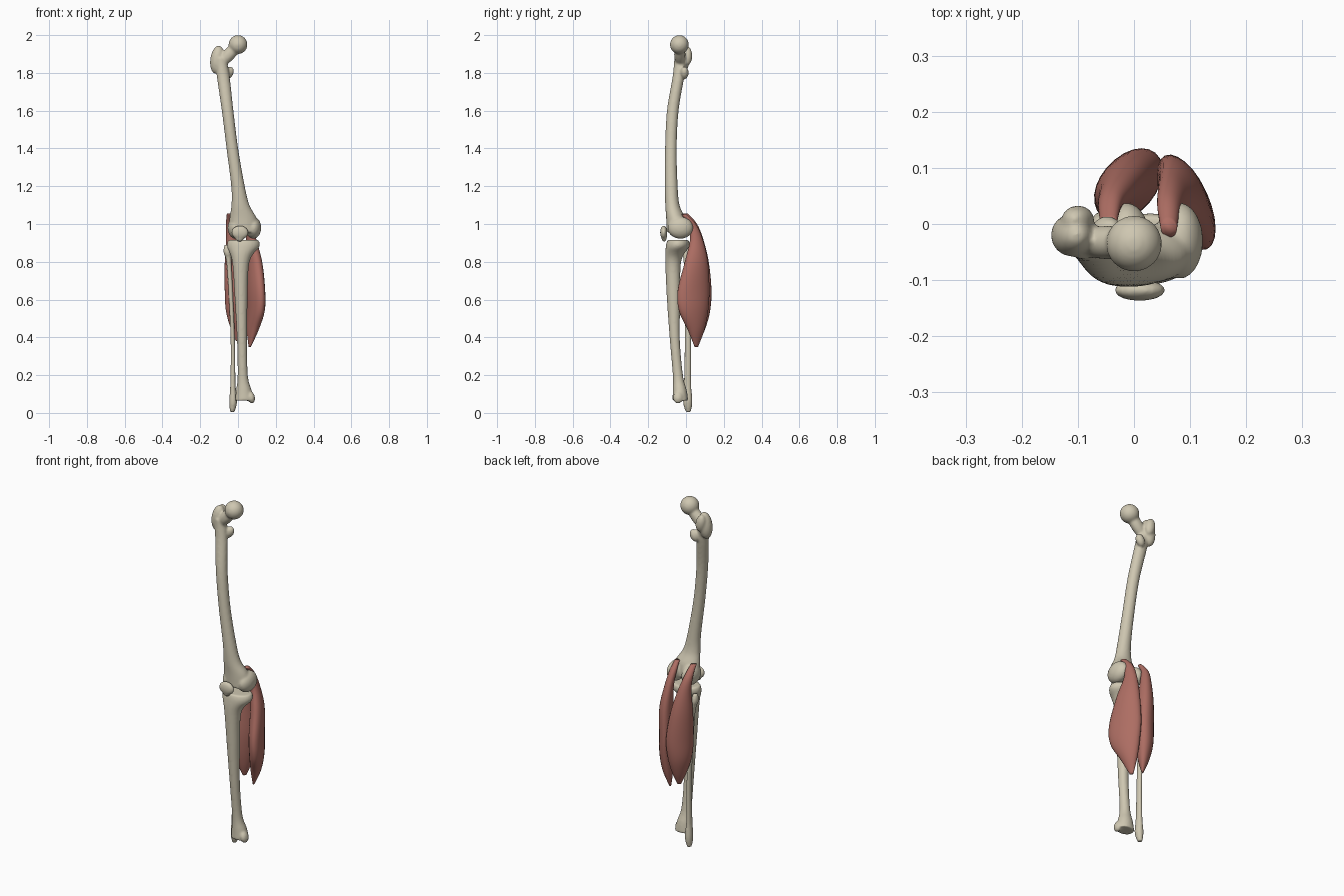
import bpy, bmesh, math
from mathutils import Matrix, Vector

default_cube = bpy.data.objects.get("Cube")
if default_cube:
    bpy.data.objects.remove(default_cube, do_unlink=True)


def make_material(name, red, green, blue):
    material = bpy.data.materials.new(name)
    material.use_nodes = True
    colour = (red, green, blue, 1)
    material.diffuse_color = colour
    material.node_tree.nodes["Principled BSDF"].inputs["Base Color"].default_value = colour
    return material


ivory = make_material("ivory bone", .62, .57, .44)
red_brown = make_material("red brown muscle", .42, .155, .125)


def spline(a, b, c, d, t):
    """Smooth value between b and c."""
    return b + .5 * t * (c - a + t * (2 * a - 5 * b + 4 * c - d + t * (3 * (b - c) + d - a)))


def loft(bm, rows, tilt=0, steps=6, sides=24):
    """Skin level oval sections; each row is z, x, y, half width, half depth."""
    padded = [rows[0]] + rows + [rows[-1]]
    sections = []
    for i in range(len(rows) - 1):
        for step in range(steps):
            quad = padded[i:i + 4]
            sections.append([spline(*values, step / steps) for values in zip(*quad)])
    sections.append(rows[-1])
    turn = Matrix.Rotation(math.radians(tilt), 3, 'Z')
    rings = []
    for z, x, y, width, depth in sections:
        ring = []
        for k in range(sides):
            angle = math.tau * k / sides
            offset = turn @ Vector((width * math.cos(angle), depth * math.sin(angle), 0))
            ring.append(bm.verts.new(Vector((x, y, z)) + offset))
        rings.append(ring)
    for upper, lower in zip(rings, rings[1:]):
        for k in range(sides):
            n = (k + 1) % sides
            bm.faces.new((upper[k], lower[k], lower[n], upper[n]))
    bm.faces.new(rings[0])
    bm.faces.new(rings[-1][::-1])


def ball(bm, centre, radii, lean=0):
    """Add an ellipsoid, leaning sideways by an angle in degrees."""
    matrix = (Matrix.Translation(centre) @ Matrix.Rotation(math.radians(lean), 4, 'Y')
              @ Matrix.Diagonal((*radii, 1)))
    bmesh.ops.create_uvsphere(bm, u_segments=32, v_segments=20, radius=1, matrix=matrix)


def finish(bm, name, material, fuse=True):
    """Turn the mesh into a smooth object, fusing overlapping lumps if asked."""
    bmesh.ops.recalc_face_normals(bm, faces=bm.faces)
    mesh = bpy.data.meshes.new(name)
    bm.to_mesh(mesh)
    bm.free()
    mesh.materials.append(material)
    mesh.polygons.foreach_set("use_smooth", [True] * len(mesh.polygons))
    obj = bpy.data.objects.new(name, mesh)
    bpy.context.collection.objects.link(obj)
    if fuse:
        remesh = obj.modifiers.new("fuse", 'REMESH')
        remesh.mode = 'VOXEL'
        remesh.voxel_size = .006
        remesh.use_smooth_shade = True
        relax = obj.modifiers.new("relax", 'SMOOTH')
        relax.factor = .5
        relax.iterations = 6
    return obj


# Thigh bone: bowed shaft, head, neck, trochanters and knuckles
femur = bmesh.new()
loft(femur, [
    (1.88, -.092, -.03, .03, .032),
    (1.78, -.078, -.04, .034, .031),
    (1.6, -.055, -.07, .031, .031),
    (1.4, -.03, -.08, .031, .031),
    (1.2, 0, -.078, .036, .034),
    (1.1, .013, -.072, .048, .038),
    (1.03, .027, -.055, .072, .05),
    (.955, .033, -.052, .08, .05)])
ball(femur, (0, -.035, 1.95), (.05, .05, .05))
ball(femur, (-.045, -.033, 1.9), (.033, .03, .085), 42)
ball(femur, (-.11, -.02, 1.87), (.037, .038, .075), 8)
ball(femur, (-.1, .008, 1.89), (.028, .025, .05), -10)
ball(femur, (-.048, -.008, 1.8), (.024, .022, .035), 25)
for side in (-1, 1):
    ball(femur, (.034 + side * .047, -.03, .98), (.042, .068, .058))
finish(femur, "thigh_bone", ivory)

# Kneecap
patella = bmesh.new()
ball(patella, (.01, -.118, .955), (.046, .019, .037))
ball(patella, (.008, -.116, .935), (.026, .015, .03))
finish(patella, "kneecap", ivory)

# Shin bone with its inner ankle knob
tibia = bmesh.new()
loft(tibia, [
    (.915, .028, -.042, .08, .056),
    (.88, .028, -.045, .086, .062),
    (.8, .015, -.068, .046, .042),
    (.6, .017, -.065, .034, .036),
    (.4, .021, -.06, .027, .027),
    (.2, .025, -.043, .027, .027),
    (.12, .031, -.033, .041, .037),
    (.065, .034, -.03, .05, .042)])
ball(tibia, (.07, -.042, .082), (.02, .027, .033), -12)
finish(tibia, "shin_bone", ivory)

# Thin outer calf bone
fibula = bmesh.new()
loft(fibula, [
    (.89, -.06, 0, .012, .013),
    (.85, -.057, 0, .02, .023),
    (.77, -.046, .004, .013, .015),
    (.4, -.028, .01, .012, .017),
    (.16, -.027, .008, .014, .02),
    (.06, -.026, .009, .021, .025),
    (.005, -.03, .012, .012, .014)])
finish(fibula, "calf_bone", ivory)

# Two bellies of the calf muscle, set in a V
inner = bmesh.new()
loft(inner, [
    (1.05, .062, -.008, .014, .016),
    (1, .062, .03, .02, .024),
    (.92, .07, .055, .025, .035),
    (.8, .086, .055, .036, .065),
    (.65, .092, .04, .04, .09),
    (.54, .093, .04, .038, .083),
    (.44, .078, .053, .028, .047),
    (.35, .062, .055, .005, .01)], tilt=24)
finish(inner, "inner_calf_muscle", red_brown, fuse=False)

outer = bmesh.new()
loft(outer, [
    (1.055, -.045, -.004, .012, .017),
    (1, -.042, .036, .02, .024),
    (.92, -.03, .057, .03, .037),
    (.8, -.02, .067, .042, .06),
    (.65, -.01, .07, .049, .074),
    (.54, -.01, .07, .045, .065),
    (.45, -.006, .068, .028, .04),
    (.38, -.003, .065, .005, .01)], tilt=-40)
finish(outer, "outer_calf_muscle", red_brown, fuse=False)
